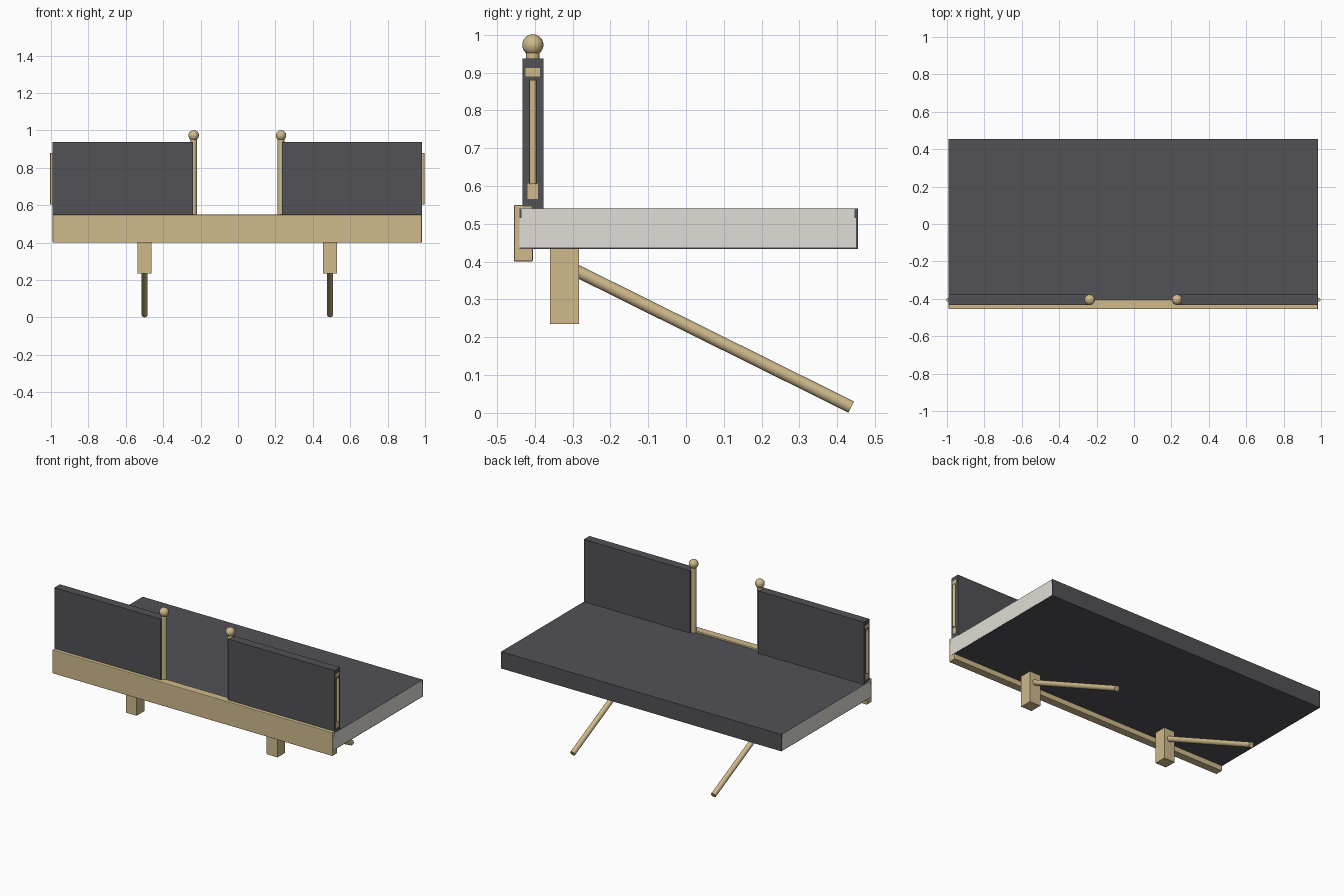
import bpy
from mathutils import Vector

if "Cube" in bpy.data.objects:
    bpy.data.objects.remove(bpy.data.objects["Cube"])

CX = -0.0035  # slight sideways offset of the body


def material(name, color):
    m = bpy.data.materials.new(name)
    m.diffuse_color = color
    m.use_nodes = True
    m.node_tree.nodes["Principled BSDF"].inputs["Base Color"].default_value = m.diffuse_color
    return m


GOLD = material("brass", (0.62, 0.49, 0.26, 1))
DARK = material("charcoal", (0.085, 0.085, 0.095, 1))
PALE = material("pale_stone", (0.75, 0.72, 0.67, 1))


def box(name, x, y, z, mat, bevel=0):
    bpy.ops.mesh.primitive_cube_add(
        size=1, location=(sum(x) / 2 + CX, sum(y) / 2, sum(z) / 2))
    o = bpy.context.object
    o.name = name
    o.scale = (abs(x[1] - x[0]), y[1] - y[0], z[1] - z[0])
    bpy.ops.object.transform_apply(location=False, rotation=False, scale=True)
    o.data.materials.append(mat)
    if bevel:
        b = o.modifiers.new("soft_edges", "BEVEL")
        b.width, b.segments = bevel, 2
    return o


def rod(name, a, b, r, mat):
    a, b = Vector(a), Vector(b)
    a.x += CX
    b.x += CX
    d = b - a
    bpy.ops.mesh.primitive_cylinder_add(
        vertices=24, radius=r, depth=d.length, location=(a + b) / 2)
    o = bpy.context.object
    o.name = name
    o.rotation_euler = d.to_track_quat("Z", "Y").to_euler()
    bpy.ops.object.shade_smooth_by_angle()
    o.data.materials.append(mat)


# Platform: dark slab with pale core and deck layer showing at the ends
box("slab", (-0.987, 0.987), (-0.44, 0.455), (0.433, 0.54), DARK)
box("slab_core", (-0.9875, 0.9875), (-0.44, 0.45), (0.437, 0.515), PALE)
box("deck_layer", (-0.9875, 0.9875), (-0.435, 0.445), (0.515, 0.5395), PALE)

# Front fascia beam
box("fascia", (-0.987, 0.987), (-0.455, -0.405), (0.40, 0.55), GOLD, 0.004)

for s, side in ((-1, "left"), (1, "right")):
    # Railing panel with rails and end rod
    box(side + "_panel", (s * 0.238, s * 0.987), (-0.433, -0.377), (0.54, 0.937), DARK)
    box(side + "_top_rail", (s * 0.238, s * 0.988), (-0.425, -0.386), (0.89, 0.912), GOLD)
    box(side + "_bottom_rail", (s * 0.238, s * 0.988), (-0.419, -0.391), (0.565, 0.606), GOLD)
    rod(side + "_end_rod", (s * 0.991, -0.405, 0.605), (s * 0.991, -0.405, 0.88), 0.0095, GOLD)

    # Gate post with ball finial
    rod(side + "_post", (s * 0.2335, -0.405, 0.54), (s * 0.2335, -0.405, 0.96), 0.018, GOLD)
    bpy.ops.mesh.primitive_uv_sphere_add(
        segments=24, ring_count=16, radius=0.028, location=(s * 0.2335 + CX, -0.405, 0.973))
    ball = bpy.context.object
    ball.name = side + "_finial"
    bpy.ops.object.shade_smooth()
    ball.data.materials.append(GOLD)

    # Bracket block and diagonal strut
    box(side + "_bracket", (s * 0.458, s * 0.534), (-0.36, -0.283), (0.235, 0.433), GOLD)
    rod(side + "_strut", (s * 0.496, -0.32, 0.391), (s * 0.496, 0.437, 0.0155), 0.0165, GOLD)
